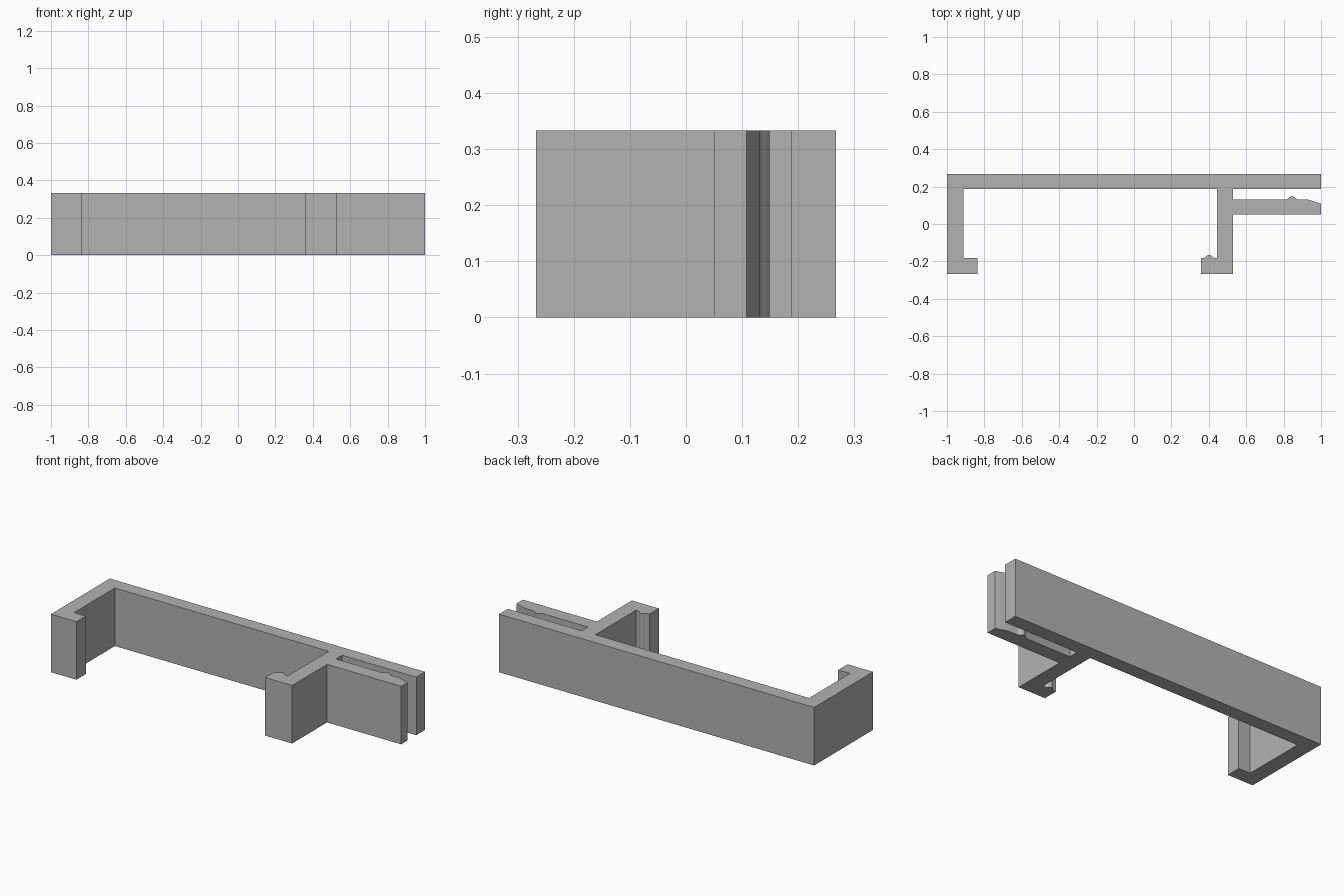
import bpy, bmesh, math

cube = bpy.data.objects.get("Cube")
if cube:
    bpy.data.objects.remove(cube, do_unlink=True)

HEIGHT = 0.333

grey = bpy.data.materials.new("plain grey")
grey.use_nodes = True
colour = (0.45, 0.45, 0.45, 1)
grey.diffuse_color = colour
grey.node_tree.nodes["Principled BSDF"].inputs["Base Color"].default_value = colour


def ridge(x, y, half_width, rise, direction, steps=12):
    """Rounded snap ridge on a flat edge, running along direction (+1 or -1)."""
    return [(x + direction * half_width * t,
             y + rise * (1 + math.cos(math.pi * t)) / 2)
            for t in (2 * i / steps - 1 for i in range(steps + 1))]


# Outline from above, counter-clockwise from the left foot
outline = [(-1, -0.267), (-0.838, -0.267), (-0.838, -0.182), (-0.912, -0.182),
           (-0.912, 0.187), (0.444, 0.187), (0.444, -0.182)]
outline += ridge(0.402, -0.182, 0.03, 0.018, -1)            # ridge on right foot
outline += [(0.359, -0.182), (0.359, -0.267), (0.53, -0.267),
            (0.53, 0.05), (1, 0.05), (1, 0.108), (0.93, 0.131)]  # arm and tapered tip
outline += ridge(0.845, 0.131, 0.033, 0.018, -1)            # ridge on arm
outline += [(0.53, 0.131), (0.53, 0.187), (1, 0.187), (1, 0.267), (-1, 0.267)]

# Extrude the outline into the clip
bm = bmesh.new()
base = bm.faces.new([bm.verts.new((x, y, 0)) for x, y in outline])
top = bmesh.ops.extrude_face_region(bm, geom=[base], use_keep_orig=True)
bmesh.ops.translate(bm, vec=(0, 0, HEIGHT),
                    verts=[g for g in top["geom"] if isinstance(g, bmesh.types.BMVert)])
bmesh.ops.recalc_face_normals(bm, faces=bm.faces)
mesh = bpy.data.meshes.new("bracket_clip")
bm.to_mesh(mesh)
bm.free()
mesh.materials.append(grey)

clip = bpy.data.objects.new("bracket_clip", mesh)
bpy.context.collection.objects.link(clip)
bpy.ops.object.select_all(action="DESELECT")
clip.select_set(True)
bpy.context.view_layer.objects.active = clip
bpy.ops.object.shade_smooth_by_angle(angle=math.radians(30))
